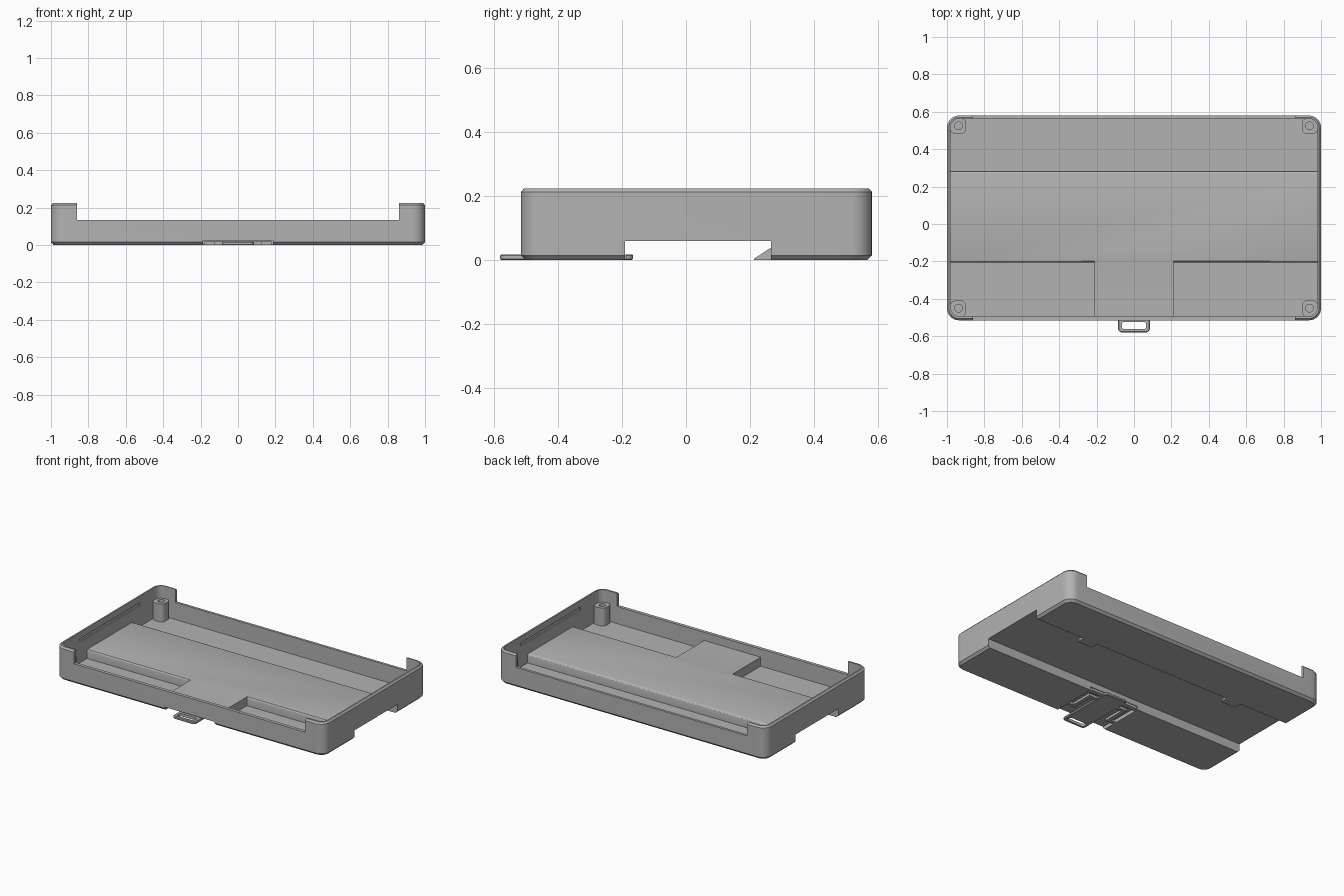
import bpy, bmesh, math

if "Cube" in bpy.data.objects:
    bpy.data.objects.remove(bpy.data.objects["Cube"])

mat = bpy.data.materials.new("grey plastic")
mat.diffuse_color = (0.45, 0.45, 0.45, 1)
mat.use_nodes = True
mat.node_tree.nodes["Principled BSDF"].inputs["Base Color"].default_value = mat.diffuse_color


def make(name, rings):
    """Solid skinned through equal-length rings of points."""
    bm = bmesh.new()
    loops = [[bm.verts.new(p) for p in r] for r in rings]
    n = len(loops[0])
    for a, b in zip(loops, loops[1:]):
        for i in range(n):
            bm.faces.new((a[i], a[(i + 1) % n], b[(i + 1) % n], b[i]))
    bm.faces.new(loops[0][::-1])
    bm.faces.new(loops[-1])
    bmesh.ops.recalc_face_normals(bm, faces=bm.faces)
    me = bpy.data.meshes.new(name)
    bm.to_mesh(me)
    bm.free()
    me.materials.append(mat)
    ob = bpy.data.objects.new(name, me)
    bpy.context.collection.objects.link(ob)
    return ob


def rounded(name, x0, x1, y0, y1, r, levels, seg=8):
    """Rounded rectangle prism; levels are (inset, z)."""
    rings = []
    for inset, z in levels:
        ring = []
        for k, (cx, cy) in enumerate([(x1 - r, y1 - r), (x0 + r, y1 - r),
                                      (x0 + r, y0 + r), (x1 - r, y0 + r)]):
            for i in range(seg + 1):
                a = math.pi / 2 * (k + i / seg)
                ring.append((cx + (r - inset) * math.cos(a), cy + (r - inset) * math.sin(a), z))
        rings.append(ring)
    return make(name, rings)


def box(name, x0, x1, y0, y1, z0, z1):
    return make(name, [[(x0, y0, z), (x1, y0, z), (x1, y1, z), (x0, y1, z)] for z in (z0, z1)])


def side_profile(name, pts, x0, x1):
    return make(name, [[(x, y, z) for y, z in pts] for x in (x0, x1)])


def combine(ob, other, op):
    """Apply a boolean and discard the helper."""
    m = ob.modifiers.new("bool", "BOOLEAN")
    m.operation, m.object, m.solver = op, other, "EXACT"
    bpy.context.view_layer.objects.active = ob
    bpy.ops.object.modifier_apply(modifier=m.name)
    bpy.data.objects.remove(other, do_unlink=True)


def smooth(ob):
    bpy.ops.object.select_all(action="DESELECT")
    ob.select_set(True)
    bpy.context.view_layer.objects.active = ob
    bpy.ops.object.shade_smooth_by_angle(angle=math.radians(30))


# Tray shell: chamfered outside, rounded cavity
tray = rounded("tray", -1, 1, -0.515, 0.58, 0.065,
               [(0.015, 0), (0, 0.015), (0, 0.213), (0.01, 0.224)])
combine(tray, rounded("cavity", -0.98, 0.98, -0.493, 0.563, 0.045,
                      [(0, 0.02), (0, 0.4)]), "DIFFERENCE")

# Raised floor over the rail channel, with rounded long edges
hump = [(-0.205, 0.01), (-0.205, 0.068)]
hump += [(-0.193 - 0.012 * math.cos(a), 0.068 + 0.012 * math.sin(a))
         for a in (math.pi / 6, math.pi / 3, math.pi / 2)]
hump += [(0.268 + 0.016 * math.cos(a), 0.064 + 0.016 * math.sin(a))
         for a in (math.pi / 2, math.pi / 3, math.pi / 6, 0)]
hump += [(0.284, 0.01)]
combine(tray, side_profile("raised_floor", hump, -0.988, 0.988), "UNION")
combine(tray, box("clip_cover", -0.21, 0.21, -0.503, -0.15, 0.01, 0.08), "UNION")

# Rail channel, clip slot and lowered front and back walls
combine(tray, box("channel", -1.2, 1.2, -0.19, 0.265, -0.1, 0.06), "DIFFERENCE")
combine(tray, box("clip_slot", -0.187, 0.187, -0.7, -0.15, -0.1, 0.024), "DIFFERENCE")
combine(tray, box("wall_opening", -0.86, 0.86, -0.8, 0.8, 0.135, 0.5), "DIFFERENCE")

# Shallow lid grooves inside the end walls
for s in (-1, 1):
    xs = sorted((s * 0.95, s * 0.989))
    combine(tray, box("groove", *xs, -0.28, 0.36, 0.16, 0.182), "DIFFERENCE")
smooth(tray)

# Screw posts in the corners
for sx, side in ((-1, "left"), (1, "right")):
    for cy, end in ((-0.45, "front"), (0.525, "back")):
        xs = sorted((sx * 0.897, sx * 0.984))
        y0, y1 = (-0.497, -0.408) if cy < 0 else (0.48, 0.567)
        post = rounded(f"screw_post_{end}_{side}", *xs, y0, y1, 0.032,
                       [(0, 0.015), (0, 0.14)], 5)
        hole = rounded("hole", sx * 0.938 - 0.021, sx * 0.938 + 0.021,
                       cy - 0.021, cy + 0.021, 0.021, [(0, 0.04), (0, 0.3)], 5)
        combine(post, hole, "DIFFERENCE")
        smooth(post)

# Wedge hooks that grip the back of the rail
for s, side in ((-1, "left"), (1, "right")):
    side_profile(f"rail_hook_{side}", [(0.212, 0), (0.27, 0), (0.27, 0.042), (0.212, 0.004)],
                 s * 0.57 - 0.055, s * 0.57 + 0.055)

# Sliding clip: rounded tongue with a pull loop and two spring arms
clip = rounded("rail_clip", -0.085, 0.085, -0.58, -0.165, 0.022,
               [(0.004, 0), (0, 0.004), (0, 0.014), (0.004, 0.018)], 5)
combine(clip, rounded("loop_hole", -0.065, 0.065, -0.562, -0.523, 0.012,
                      [(0, -0.1), (0, 0.1)], 5), "DIFFERENCE")
smooth(clip)
for s, side in ((-1, "left"), (1, "right")):
    for part, x0, x1, y0, y1 in (("root", 0.08, 0.15, -0.27, -0.245),
                                 ("arm", 0.125, 0.15, -0.4, -0.245),
                                 ("foot", 0.125, 0.18, -0.42, -0.395),
                                 ("catch", 0.08, 0.18, -0.215, -0.185)):
        xs = sorted((s * x0, s * x1))
        box(f"clip_{part}_{side}", *xs, y0, y1, 0.001, 0.018)
